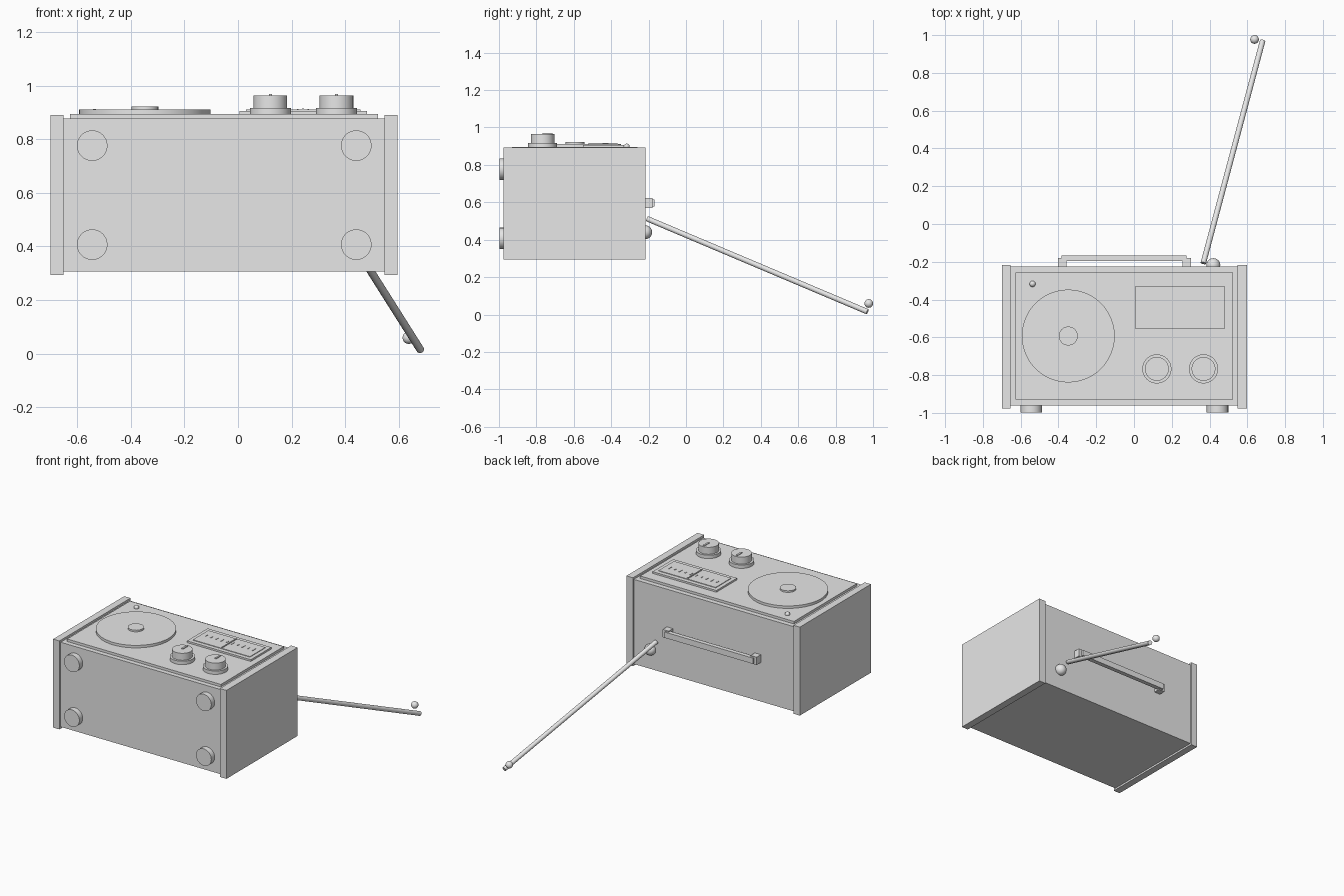
import bpy
from mathutils import Vector

if "Cube" in bpy.data.objects:
    bpy.data.objects.remove(bpy.data.objects["Cube"])

grey = bpy.data.materials.new("plain grey")
grey.diffuse_color = (0.8, 0.8, 0.8, 1)
grey.use_nodes = True
grey.node_tree.nodes["Principled BSDF"].inputs["Base Color"].default_value = grey.diffuse_color


def finish(name, smooth=False):
    ob = bpy.context.object
    ob.name = name
    ob.data.materials.append(grey)
    if smooth:
        bpy.ops.object.shade_smooth_by_angle()
    return ob


def box(name, x, y, z):
    """Box from (min, max) pairs."""
    bpy.ops.mesh.primitive_cube_add(size=1)
    ob = bpy.context.object
    for v in ob.data.vertices:
        v.co = [r[0] if c < 0 else r[1] for c, r in zip(v.co, (x, y, z))]
    return finish(name)


def rod(name, a, b, r, sides=48):
    """Cylinder between two points."""
    a, b = Vector(a), Vector(b)
    bpy.ops.mesh.primitive_cylinder_add(vertices=sides, radius=r, depth=(b - a).length,
                                        location=(a + b) / 2)
    bpy.context.object.rotation_euler = (b - a).to_track_quat('Z', 'Y').to_euler()
    return finish(name, True)


def disc(name, x, y, z0, z1, r):
    return rod(name, (x, y, z0), (x, y, z1), r)


def ball(name, loc, r):
    bpy.ops.mesh.primitive_uv_sphere_add(segments=24, ring_count=14, radius=r, location=loc)
    return finish(name, True)


# Cabinet lying on its back, with side cheeks and a raised face panel
box("cabinet", (-0.653, 0.548), (-0.962, -0.225), (0.306, 0.878))
box("left_cheek", (-0.70, -0.653), (-0.976, -0.216), (0.294, 0.892))
box("right_cheek", (0.548, 0.597), (-0.976, -0.216), (0.294, 0.892))
box("face_panel", (-0.627, 0.523), (-0.93, -0.258), (0.87, 0.895))

# Speaker and indicator lamp
disc("speaker", -0.348, -0.593, 0.89, 0.912, 0.246)
disc("speaker_cap", -0.348, -0.593, 0.90, 0.923, 0.05)
ball("lamp", (-0.537, -0.317, 0.898), 0.016)

# Tuning display with scale marks and needle
box("display_frame", (0.005, 0.482), (-0.552, -0.332), (0.89, 0.907))
box("display_dial", (0.03, 0.457), (-0.525, -0.36), (0.90, 0.911))
box("needle", (0.24, 0.247), (-0.52, -0.365), (0.905, 0.916))
for i in range(10):
    x = 0.065 + i * 0.0395
    h = 0.016 if i % 2 else 0.01
    box("scale_mark", (x - 0.003, x + 0.003), (-0.43 - h, -0.43 + h), (0.905, 0.914))

# Knobs with collars and pointers
for x in (0.121, 0.368):
    disc("knob_collar", x, -0.767, 0.89, 0.918, 0.077)
    disc("knob", x, -0.767, 0.91, 0.965, 0.063)
    box("knob_pointer", (x - 0.006, x + 0.006), (-0.767, -0.715), (0.96, 0.97))

# Feet
for x in (-0.545, 0.442):
    for z in (0.407, 0.777):
        rod("foot", (x, -0.95, z), (x, -0.998, z), 0.057)

# Carrying handle
box("handle_post", (-0.402, -0.357), (-0.23, -0.18), (0.57, 0.623))
box("handle_post", (0.256, 0.301), (-0.23, -0.18), (0.57, 0.623))
box("handle_bar", (-0.384, 0.279), (-0.197, -0.168), (0.577, 0.616))

# Aerial
ball("aerial_pivot", (0.42, -0.218, 0.44), 0.037)
rod("aerial", (0.367, -0.207, 0.512), (0.681, 0.97, 0.015), 0.0145, 24)
ball("aerial_tip", (0.638, 0.977, 0.059), 0.023)
